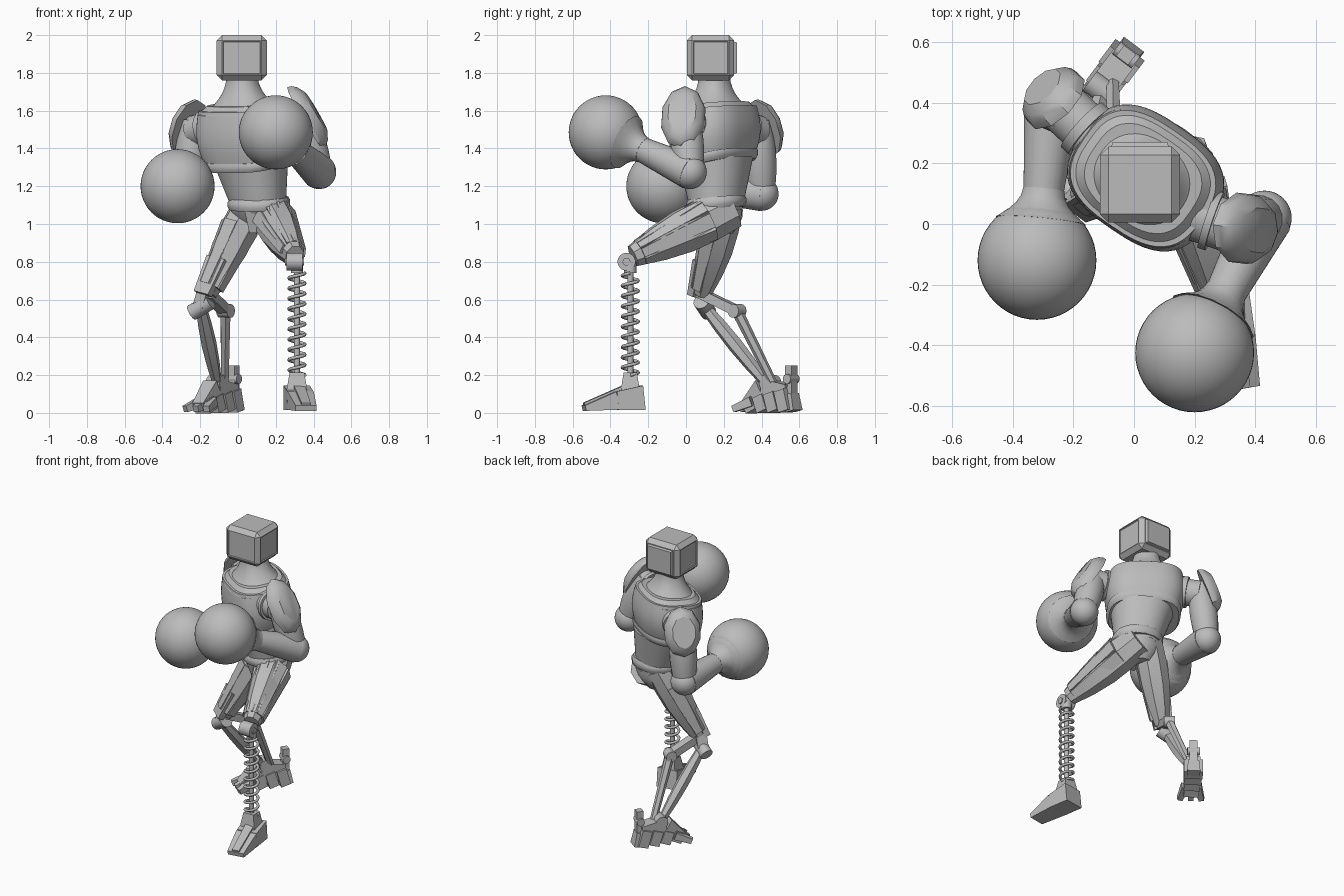
import bpy, bmesh, math
from mathutils import Vector

if "Cube" in bpy.data.objects:
    bpy.data.objects.remove(bpy.data.objects["Cube"])

shade = (.5, .5, .5, 1)
grey = bpy.data.materials.new("plain_grey")
grey.use_nodes = True
grey.diffuse_color = shade
grey.node_tree.nodes["Principled BSDF"].inputs["Base Color"].default_value = shade


def point(*coords):
    return Vector(coords)


UP = point(0, 0, 1)
BACK = point(0, 1, 0)


def finish(name, mesh_builder):
    """Turn a bmesh into a shaded grey object."""
    bmesh.ops.recalc_face_normals(mesh_builder, faces=mesh_builder.faces)
    mesh = bpy.data.meshes.new(name)
    mesh_builder.to_mesh(mesh)
    mesh_builder.free()
    mesh.materials.append(grey)
    part = bpy.data.objects.new(name, mesh)
    bpy.context.collection.objects.link(part)
    bpy.ops.object.select_all(action='DESELECT')
    part.select_set(True)
    bpy.context.view_layer.objects.active = part
    bpy.ops.object.shade_smooth_by_angle(angle=math.radians(32))


def loft(name, rings):
    """Skin equal rings and cap the ends."""
    builder = bmesh.new()
    rows = [[builder.verts.new(co) for co in ring] for ring in rings]
    for low, high in zip(rows, rows[1:]):
        for i in range(len(low)):
            builder.faces.new((low[i - 1], low[i], high[i], high[i - 1]))
    builder.faces.new(rows[0][::-1])
    builder.faces.new(rows[-1])
    finish(name, builder)


def frame(start, end, up):
    along = (end - start).normalized()
    side = along.cross(up).normalized()
    return side, side.cross(along)


def taper(first, last, bulge=0, flat=1):
    def size(t):
        radius = first + (last - first) * t + bulge * math.sin(math.pi * t)
        return radius, radius * flat
    return size


def limb(name, start, end, size, sides=24, up=UP, steps=8):
    """Loft between two joints; size gives half width and half height."""
    side, rise = frame(start, end, up)
    grow = 1 / math.cos(math.pi / sides)
    rings = []
    for step in range(steps + 1):
        t = step / steps
        width, height = size(t)
        turns = [(i + .5) * math.tau / sides for i in range(sides)]
        rings.append([start.lerp(end, t) + side * (width * grow * math.cos(a))
                      + rise * (height * grow * math.sin(a)) for a in turns])
    loft(name, rings)


def rod(name, start, end, radius, up=UP):
    limb(name, start, end, taper(radius, radius), up=up, steps=1)


def bar(name, start, end, width, height, up=UP, narrow=1, thin=1):
    """Box between two points, narrowing and thinning toward its end."""
    limb(name, start, end, lambda t: (width * (1 + (narrow - 1) * t), height * (1 + (thin - 1) * t)),
         4, up, steps=1)


def ball(name, centre, radius):
    builder = bmesh.new()
    bmesh.ops.create_uvsphere(builder, u_segments=48, v_segments=24, radius=radius)
    bmesh.ops.translate(builder, verts=builder.verts, vec=centre)
    finish(name, builder)


def body(name, low, high, size, yaw=-.6, power=2.2, droop=(0, 0), steps=8, sides=48):
    """Stack rounded rings from low to high, drooping toward the chest front."""
    across = point(math.cos(yaw), math.sin(yaw), 0)
    front = point(math.sin(yaw), -math.cos(yaw), 0)
    rounded = lambda q: math.copysign(abs(q) ** (2 / power), q)
    rings = []
    for step in range(steps + 1):
        t = step / steps
        width, depth = size(t)
        lean = front - UP * (droop[0] * (1 - t) + droop[1] * t)
        angles = [i * math.tau / sides for i in range(sides)]
        rings.append([low.lerp(high, t) + across * (width * rounded(math.cos(a)))
                      + lean * (depth * rounded(math.sin(a))) for a in angles])
    loft(name, rings)


def armour(name, hip, knee, near, far, up, angles):
    """Long plates lying on the surface of a thigh."""
    side, rise = frame(hip, knee, up)
    for number, angle in enumerate(angles):
        turn = math.radians(angle)
        out = side * math.cos(turn) + rise * math.sin(turn)
        bar(f"{name}_plate_{number}", hip.lerp(knee, .25) + out * near,
            hip.lerp(knee, .93) + out * far, .04, .015, out, narrow=.6)


# Head: chamfered box with a shallow screen on the front and raised panels behind
builder = bmesh.new()
bmesh.ops.create_cube(builder, size=1)
bmesh.ops.scale(builder, verts=builder.verts, vec=(.265, .25, .24))
bmesh.ops.translate(builder, verts=builder.verts, vec=(.02, .13, 1.88))
bmesh.ops.bevel(builder, geom=builder.edges[:], offset=.028, segments=1, affect='EDGES', profile=.5)
builder.normal_update()
panels = [f for f in builder.faces if f.calc_area() > .03 and abs(f.normal.z) < .5]
bmesh.ops.inset_individual(builder, faces=panels, thickness=.008, depth=0)
bmesh.ops.inset_individual(builder, faces=panels, thickness=.004, depth=-.006)
finish("head", builder)
head_back = point(.02, .24, 1.88)
bar("head_back_panel", head_back, head_back + BACK * .03, .1, .09, narrow=.9, thin=.9)

# Neck, chest armour, waist and pelvis
neck, chest, waist = point(.03, .15, 1.59), point(.05, .155, 1.31), point(.11, .16, 1.08)
body("neck", neck, point(.02, .15, 1.8),
     lambda t: (.08 + .14 * (1 - t) ** 2.3, .08 + .1 * (1 - t) ** 2.3), droop=(.1, 0))
body("chest", chest, point(.03, .15, 1.61), taper(.21, .235, .03, .8), power=2.8, droop=(.23, .1))
body("collar", neck, neck + UP * .045, taper(.24, .19, 0, .8), power=2.8, droop=(.1, .1), steps=1)
body("chest_band", chest, chest + UP * .05, taper(.222, .235, .008, .8), power=2.8, droop=(.23, .23), steps=4)
body("waist", waist, point(.06, .155, 1.36), taper(.142, .205, 0, .93))
body("belt", waist, waist + UP * .06, taper(.155, .155, .012, .95), yaw=-.3, droop=(.1, .1), steps=3, sides=16)
body("pelvis", point(.1, .2, .95), waist, taper(.05, .15, .02, .93), yaw=-.3, sides=12, steps=3)
crotch = point(.09, .06, 1.1)
bar("hip_guard", crotch, crotch - UP * .14 + BACK * .04, .06, .03, BACK, narrow=.5)


# Arms: shoulder joint, pad, upper arm, elbow, forearm and round glove
def arm(side, socket, shoulder, elbow, glove, outward, pad_length):
    outward = outward.normalized()
    rod(side + "_shoulder_joint", socket, shoulder, .085)
    rod(side + "_shoulder_ring", socket.lerp(shoulder, .35), socket.lerp(shoulder, .55), .1)
    limb(side + "_upper_arm", shoulder + UP * .06, elbow, taper(.065, .07, .02), 16, BACK)
    pad = shoulder + outward * .04

    def dome(t):
        curve = math.sqrt(1 - .6 * t * t)
        return .115 * curve, pad_length * curve
    limb(side + "_shoulder_pad", pad, pad + outward * .07, dome, 10, steps=3)
    ball(side + "_elbow", elbow, .09)
    limb(side + "_forearm", elbow, elbow.lerp(glove, .7), taper(.092, .06), steps=1)
    limb(side + "_glove_cuff", glove.lerp(elbow, .25), glove.lerp(elbow, .45),
         lambda t: (.068 + .08 * (1 - t) ** 2,) * 2, 16, steps=4)
    ball(side + "_glove", glove, .196)


arm("left", point(.2, .03, 1.53), point(.32, -.01, 1.54), point(.43, .02, 1.275),
    point(.2, -.425, 1.485), point(.85, -.1, .5), .18)
arm("right", point(-.1, .26, 1.52), point(-.23, .38, 1.49), point(-.27, .4, 1.16),
    point(-.32, -.12, 1.2), point(-.65, .65, .35), .155)

# Left leg: armoured thigh, knee hub and spring shin
hip, knee = point(.15, .24, 1.085), point(.3, -.28, .83)
limb("left_thigh", hip, knee, taper(.09, .048, .027, 1.18), 8, steps=4)
armour("left_thigh", hip, knee, .105, .055, UP, (20, 75, 105, 135, 180, 225))
knee = point(.3, -.315, .8)
across = point(.042, 0, 0)
rod("left_knee", knee - across, knee + across, .047)
rod("left_knee_hub", knee - across * 1.2, knee + across * 1.2, .02)
ankle, seat = point(.312, -.295, .2), point(.312, -.295, .74)
rod("left_knee_seat", seat, seat + UP * .06, .032, BACK)
rod("left_shin_core", ankle, seat, .016, BACK)
curve = bpy.data.curves.new("left_shin_spring", 'CURVE')
curve.dimensions = '3D'
curve.bevel_depth, curve.bevel_resolution = .009, 2
spline = curve.splines.new('POLY')
spline.points.add(200)
for i, knot in enumerate(spline.points):
    turn = i * math.tau / 20
    spot = ankle.lerp(seat, i / 200) + point(math.cos(turn), math.sin(turn), 0) * .042
    knot.co = (*spot, 1)
curve.materials.append(grey)
bpy.context.collection.objects.link(bpy.data.objects.new(curve.name, curve))

# Left foot: heel block, sloping toe, ridge and ankle
heel, instep, toe = point(.31, -.23, .08), point(.33, -.37, .065), point(.36, -.54, .025)
bar("left_heel", heel, instep, .07, .065, thin=.75)
bar("left_toe", instep, toe, .07, .049, narrow=.8, thin=.3)
bar("left_foot_ridge", heel.lerp(instep, .6) + UP * .05, toe + UP * .02, .03, .03, narrow=.8, thin=.3)
bar("left_ankle", ankle - UP * .08, ankle + UP * .015, .055, .05, BACK, narrow=.7, thin=.7)

# Right leg: armoured thigh, knee barrel and twin struts
facing = point(-.6, -.8, 0)
beside = facing.cross(UP)
hip, knee = point(.065, .215, 1.1), point(-.16, .085, .63)
limb("right_thigh", hip, knee, taper(.085, .045, .025), 8, facing, steps=4)
armour("right_thigh", hip, knee, .085, .055, facing, (0, 45, 90, 135, 180))
bar("right_knee_plate", hip.lerp(knee, .6) + facing * .065, knee + facing * .045, .06, .02, facing, narrow=.8)
pivot, rear = point(-.195, .1, .56), point(-.066, .27, .54)
axle = point(.05, -.02, .03)
rod("right_knee_barrel", pivot - axle, pivot + axle, .042)
bar("right_knee_bracket", knee + UP * .05, pivot, .032, .035, facing)
bar("right_rear_link", knee, rear, .03, .025)
rod("right_rear_pivot", rear - beside * .035, rear + beside * .035, .036)
limb("right_front_strut", pivot, point(-.11, .42, .16), taper(.025, .022, .012), 6, steps=4)
limb("right_rear_strut", rear, point(-.07, .46, .16), taper(.026, .02), 6, steps=1)

# Right foot: segmented sole, splayed toes, ankle and heel fin
middle = point(-.11, .445, 0)
bar("right_foot_back", middle - facing * .13 + UP * .1, middle + facing * .03 + UP * .11, .045, .05, thin=1.4)
bar("right_foot_front", middle + facing * .03 + UP * .11, middle + facing * .16 + UP * .035, .045, .07, narrow=.8, thin=.3)
for i in range(4):
    base = middle + facing * (i * .075 - .13) + UP * .01
    bar(f"right_sole_segment_{i}", base, base + facing * .03 + UP * (.11 - .015 * i), .06 - .004 * i, .033, facing)
for name, spread in (("inner", -1), ("middle", 0), ("outer", 1)):
    root = middle + facing * .09 + beside * spread * .04 + UP * .06
    bar(f"right_toe_{name}", root, root + facing * .1 + beside * spread * .03 - UP * .04, .024, .025, narrow=.7, thin=.7)
heel = middle - facing * .14 + UP * .1
for name, centre, half, radius in (("ankle", middle + UP * .16, .045, .04), ("heel_pivot", heel + UP * .08, .04, .025)):
    rod(f"right_{name}", centre - beside * half, centre + beside * half, radius)
bar("right_heel_fin", heel, heel + UP * .15, .025, .022, facing)
bar("right_heel_spur", heel, heel - facing * .02 - UP * .09, .035, .025, facing, narrow=1.2)
